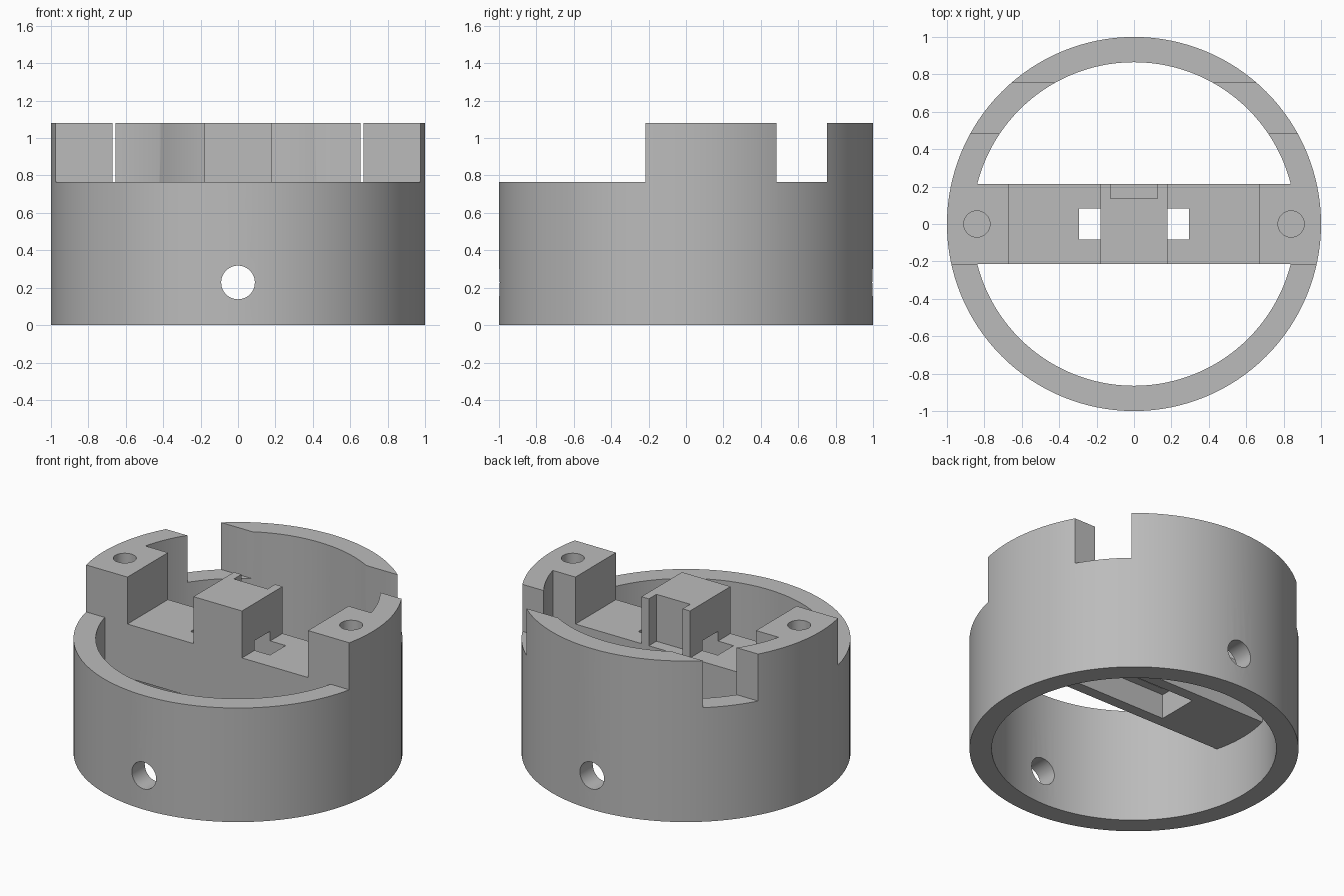
import bpy
from math import radians

cube = bpy.data.objects.get("Cube")
if cube:
    bpy.data.objects.remove(cube, do_unlink=True)

HEIGHT, STEP = 1.08, 0.765      # full rim height and lowered rim / bar floor
BAR, BAR_BOTTOM = 0.215, 0.405  # half width and underside of the cross bar

grey = bpy.data.materials.new("plain_grey")
grey.use_nodes = True
grey.diffuse_color = (0.5, 0.5, 0.5, 1)
grey.node_tree.nodes["Principled BSDF"].inputs["Base Color"].default_value = (0.5, 0.5, 0.5, 1)


def box(name, x0, x1, y0, y1, z0, z1):
    bpy.ops.mesh.primitive_cube_add(size=1, location=((x0 + x1) / 2, (y0 + y1) / 2, (z0 + z1) / 2))
    ob = bpy.context.object
    ob.name = name
    ob.scale = (x1 - x0, y1 - y0, z1 - z0)
    return ob


def cylinder(name, radius, depth, location, sides=48, rotation=(0, 0, 0)):
    bpy.ops.mesh.primitive_cylinder_add(vertices=sides, radius=radius, depth=depth,
                                        location=location, rotation=rotation)
    bpy.context.object.name = name
    return bpy.context.object


def combine(target, tool, operation="DIFFERENCE"):
    bpy.context.view_layer.objects.active = target
    mod = target.modifiers.new("combine", "BOOLEAN")
    mod.operation, mod.solver, mod.object = operation, "EXACT", tool
    bpy.ops.object.modifier_apply(modifier=mod.name)
    bpy.data.objects.remove(tool, do_unlink=True)


# Round housing wall
housing = cylinder("round_housing", 1, HEIGHT, (0, 0, HEIGHT / 2), 128)
combine(housing, cylinder("bore", 0.865, 3, (0, 0, 0.5), 128))

# Lowered front rim and the slot across the back rim
combine(housing, box("front_step", -2, 2, -2, -BAR - 0.0005, STEP, 2))
combine(housing, box("back_slot", -2, 2, 0.485, 0.755, STEP, 2))

# Cross bar joined into the wall
combine(housing, box("cross_bar", -0.92, 0.92, -BAR, BAR, BAR_BOTTOM, HEIGHT), "UNION")

# Gaps beside the centre block, and blind screw holes in the end blocks
for side in (-1, 1):
    x0, x1 = sorted((side * 0.18, side * 0.67))
    combine(housing, box("bar_gap", x0, x1, -0.3, 0.3, STEP, 2))
    combine(housing, cylinder("screw_hole", 0.07, 0.6, (side * 0.84, 0, HEIGHT)))

# Notch in the back of the centre block
combine(housing, box("block_notch", -0.125, 0.125, 0.135, 0.3, STEP, 2))

# Pocket in the underside, opening into a slot below the centre block
combine(housing, box("under_pocket", -0.345, 0.345, -0.14, 0.14, 0.2, 0.57))
combine(housing, box("strap_slot", -0.295, 0.295, -0.082, 0.084, 0.5, 0.83))

# Round holes through the front and back of the wall
combine(housing, cylinder("cable_hole", 0.09, 3, (0, 0, 0.228), 48, (radians(90), 0, 0)))

housing.data.materials.clear()
housing.data.materials.append(grey)
for face in housing.data.polygons:
    face.material_index = 0
bpy.ops.object.select_all(action="DESELECT")
housing.select_set(True)
bpy.context.view_layer.objects.active = housing
bpy.ops.object.shade_smooth_by_angle(angle=radians(30))
